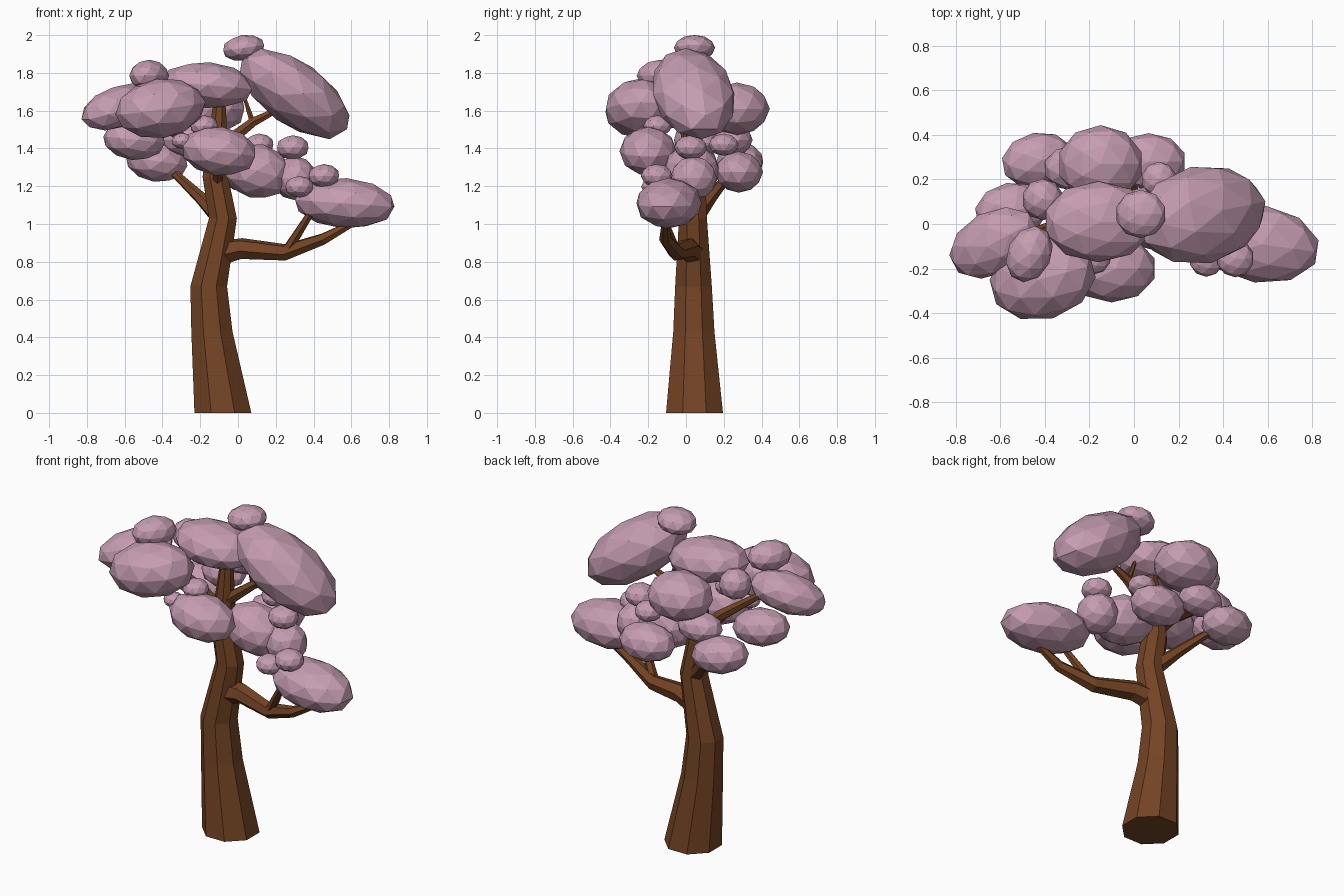
import bpy, bmesh, math
from mathutils import Vector, Euler

if "Cube" in bpy.data.objects:
    bpy.data.objects.remove(bpy.data.objects["Cube"])


def material(name, color):
    m = bpy.data.materials.new(name)
    m.diffuse_color = (*color, 1)
    m.use_nodes = True
    m.node_tree.nodes["Principled BSDF"].inputs["Base Color"].default_value = m.diffuse_color
    return m


BARK = material("brown bark", (0.175, 0.058, 0.018))
LEAF = material("dusty pink leaves", (0.56, 0.335, 0.44))
UP = Vector((0, 0, 1))


def finish(bm, name, mat):
    bmesh.ops.recalc_face_normals(bm, faces=bm.faces)
    me = bpy.data.meshes.new(name)
    bm.to_mesh(me)
    bm.free()
    me.materials.append(mat)
    bpy.context.collection.objects.link(bpy.data.objects.new(name, me))


def tube(name, pts, radii, sides, level=False):
    """Faceted tube; level keeps the rings horizontal."""
    bm = bmesh.new()
    pts = [Vector(p) for p in pts]
    last = len(pts) - 1
    rings = []
    for i, p in enumerate(pts):
        d = UP if level else pts[min(i + 1, last)] - pts[max(i - 1, 0)]
        q = UP.rotation_difference(d.normalized())
        angles = [math.tau * (k + 0.5) / sides for k in range(sides)]
        rings.append([bm.verts.new(p + q @ Vector((math.cos(a), math.sin(a), 0)) * radii[i])
                      for a in angles])
    for a, b in zip(rings, rings[1:]):
        for k in range(sides):
            n = (k + 1) % sides
            bm.faces.new((a[k], a[n], b[n], b[k]))
    bm.faces.new(rings[0])
    bm.faces.new(rings[-1])
    finish(bm, name, BARK)


def branch(name, start, end, *pts):
    """Branch whose radius tapers evenly from start to end."""
    n = len(pts) - 1
    tube(name, pts, [start + (end - start) * i / n for i in range(n + 1)], 6)


def clump(name, shape, x, y, z, size, tilt=0, turn=0):
    """Faceted leaf ellipsoid: shape gives width and height relative to its length."""
    bm = bmesh.new()
    bmesh.ops.create_icosphere(bm, subdivisions=2, radius=size * 1.015)
    rot = Euler((0, math.radians(tilt), math.radians(turn))).to_matrix()
    for v in bm.verts:
        v.co = rot @ Vector((v.co.x, v.co.y * shape[0], v.co.z * shape[1])) + Vector((x, y, z))
    finish(bm, "leaves_" + name, LEAF)


# Trunk: x, z, radius
trunk = [(-.08, 0, .163), (-.138, .43, .118), (-.155, .67, .105), (-.08, 1.03, .08),
         (-.12, 1.25, .073), (-.1, 1.6, .04), (-.1, 1.72, .025)]
tube("trunk", [(x, .045 - .008 * z, z) for x, z, r in trunk], [r for x, z, r in trunk], 8, True)

# Branches
branch("right_branch", .07, .02, (-.12, .04, .84), (.02, .01, .87), (.25, -.05, .85),
       (.45, -.11, .92), (.6, -.11, 1.0))
branch("right_twig", .03, .012, (.26, -.06, .86), (.38, -.13, 1.05), (.36, -.14, 1.17))
branch("left_branch", .05, .018, (-.1, .05, 1.04), (-.2, .13, 1.14), (-.38, .27, 1.31))
branch("upper_left_branch", .05, .018, (-.11, .03, 1.28), (-.26, .02, 1.43), (-.5, -.05, 1.6))
branch("upper_right_branch", .04, .015, (-.1, .03, 1.4), (.08, .04, 1.54), (.22, .04, 1.61))
branch("upper_right_twig", .018, .009, (.08, .04, 1.53), (.03, .05, 1.68))
branch("front_branch", .035, .015, (-.11, .03, 1.2), (-.1, -.18, 1.38))

# Long flat clumps: x, y, z, half length, tilt, turn
FLAT = (.64, .49)
clump("crown_right", FLAT, .30, .04, 1.69, .34, 35, 12)
clump("crown_middle", (.73, .49), -.16, .01, 1.735, .245, 5)
clump("crown_far_left", FLAT, -.63, -.085, 1.62, .22, -18, 28)
clump("low_right", FLAT, .565, -.09, 1.11, .268, 4, -8)

# Medium rounded clumps
MEDIUM = (.75, .64)
clump("crown_front_left", MEDIUM, -.41, -.245, 1.612, .242, -8, 15)
clump("crown_small_left", MEDIUM, -.47, -.135, 1.785, .13, 0, 65)
clump("crown_back", (.9, .72), -.15, .27, 1.61, .19)
clump("left_low", MEDIUM, -.55, .06, 1.445, .165, 6, 10)
clump("left_back_low", MEDIUM, -.43, .285, 1.33, .165, 8, 10)
clump("back_inner", MEDIUM, -.27, .25, 1.445, .135)
clump("back_right", MEDIUM, .065, .28, 1.275, .168)
clump("front_middle", MEDIUM, -.10, -.2, 1.385, .2, 8)
clump("middle_right", (.8, .77), .1, .03, 1.28, .185, 15)

# Small round clumps
SMALL = (1, .74)
for i, spot in enumerate([(.29, .025, 1.405, .086), (.112, .2, 1.42, .078),
                          (.455, -.155, 1.255, .083), (.325, -.16, 1.197, .076),
                          (-.18, -.15, 1.52, .074), (-.295, -.2, 1.44, .056)]):
    clump(f"small_{i + 1}", SMALL, *spot)
clump("crown_top", (.95, .6), .03, .045, 1.932, .113, -8)
clump("crown_small_back", (1, .95), -.41, .11, 1.69, .092)
clump("right_upper", (1.06, 1), .30, .04, 1.243, .115)
